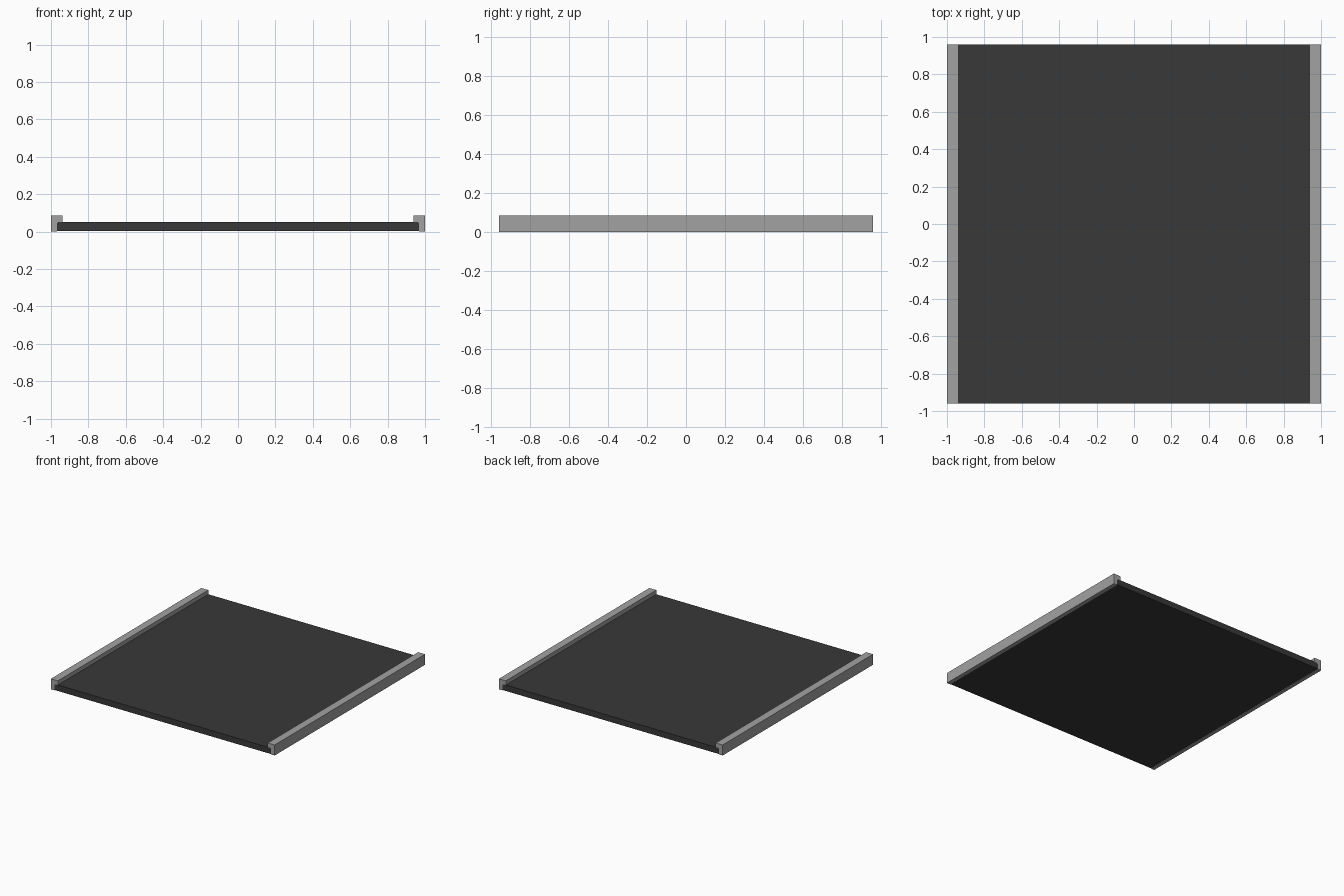
import bpy, bmesh

if "Cube" in bpy.data.objects:
    bpy.data.objects.remove(bpy.data.objects["Cube"])

HALF_Y = 0.96


def material(name, v):
    m = bpy.data.materials.new(name)
    m.diffuse_color = (v, v, v, 1)
    m.use_nodes = True
    m.node_tree.nodes["Principled BSDF"].inputs["Base Color"].default_value = m.diffuse_color
    return m


def extrude(name, profile, mat):
    """Extrude an x-z profile along the full depth."""
    bm = bmesh.new()
    f = bm.faces.new([bm.verts.new((x, -HALF_Y, z)) for x, z in profile])
    r = bmesh.ops.extrude_face_region(bm, geom=[f])
    for v in r["geom"]:
        if isinstance(v, bmesh.types.BMVert):
            v.co.y = HALF_Y
    bmesh.ops.recalc_face_normals(bm, faces=bm.faces)
    me = bpy.data.meshes.new(name)
    bm.to_mesh(me)
    bm.free()
    me.materials.append(mat)
    ob = bpy.data.objects.new(name, me)
    bpy.context.collection.objects.link(ob)
    return ob


dark = material("dark rubber", 0.04)
grey = material("grey metal", 0.36)

# Flat slab with chamfered upper long edges
extrude("slab", [(-0.968, 0.003), (0.968, 0.003), (0.968, 0.043), (0.96, 0.051),
                 (-0.96, 0.051), (-0.968, 0.043)], dark)

# Side rails: L profile whose lip overlaps the slab edge
for side, s in (("left", -1), ("right", 1)):
    pts = [(1, 0), (1, 0.085), (0.938, 0.085), (0.938, 0.051),
           (0.96, 0.051), (0.968, 0.043), (0.968, 0)]
    extrude(side + "_rail", [(s * x, z) for x, z in pts], grey)
